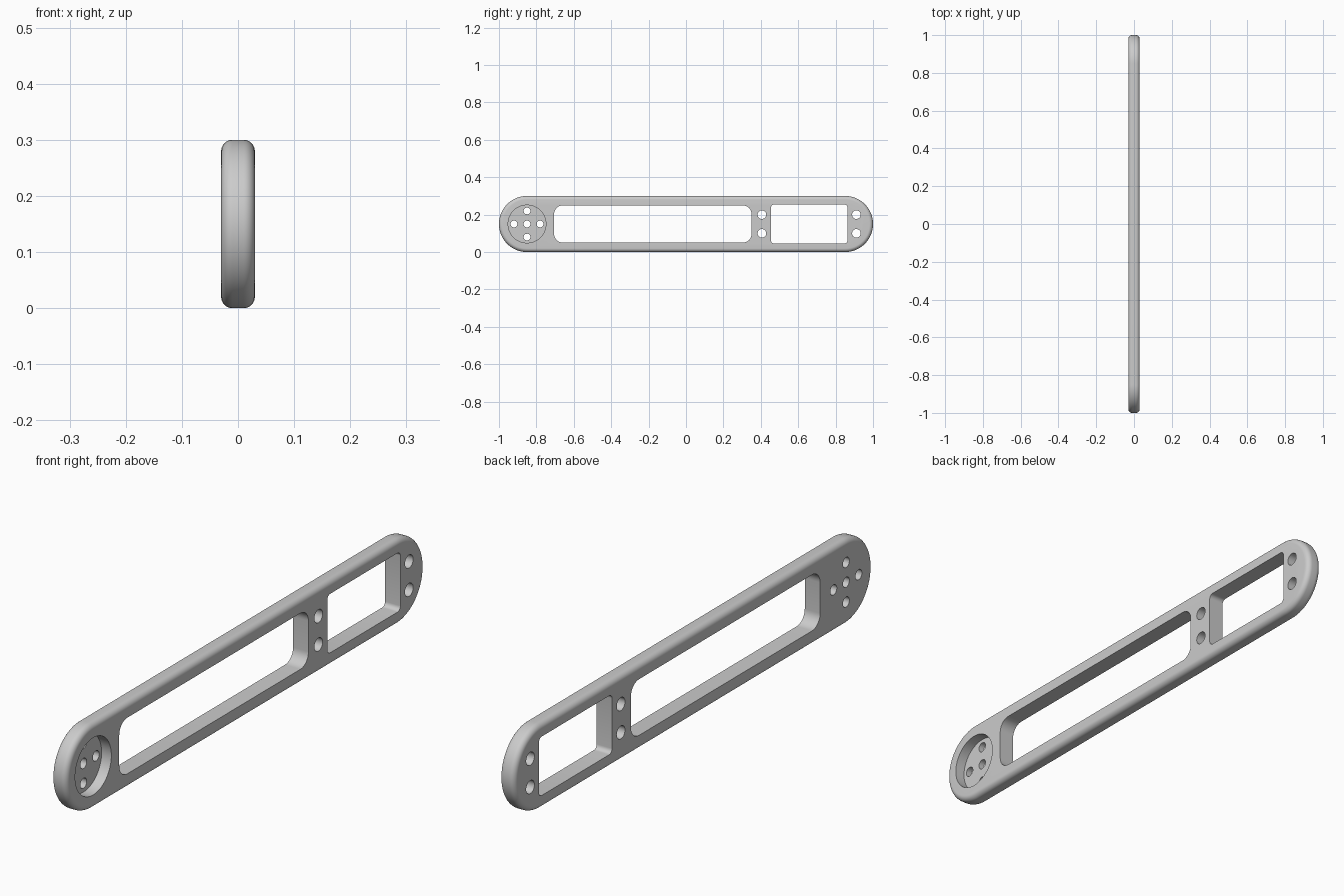
import bpy, bmesh, math

if "Cube" in bpy.data.objects:
    bpy.data.objects.remove(bpy.data.objects["Cube"])

HALF_T = 0.03      # half thickness of the plate
FILLET = 0.02      # rounding of the outer rim
MID_Z = 0.15       # height of the centre line

grey = bpy.data.materials.new("light grey")
grey.diffuse_color = (0.6, 0.6, 0.6, 1)
grey.use_nodes = True
grey.node_tree.nodes["Principled BSDF"].inputs["Base Color"].default_value = grey.diffuse_color


def rounded_rect(y0, y1, half_h, r, seg):
    """Outline in the y-z plane with rounded corners."""
    corners = [(y1 - r, half_h - r, 0), (y0 + r, half_h - r, 90),
               (y0 + r, r - half_h, 180), (y1 - r, r - half_h, 270)]
    pts = []
    for cy, cz, start in corners:
        for i in range(seg + 1):
            a = math.radians(start + 90 * i / seg)
            p = (cy + r * math.cos(a), MID_Z + cz + r * math.sin(a))
            if not pts or math.dist(p, pts[-1]) > 1e-5:
                pts.append(p)
    if math.dist(pts[0], pts[-1]) < 1e-5:
        pts.pop()
    return pts


def circle(cy, cz, r, seg=32):
    return [(cy + r * math.cos(2 * math.pi * i / seg),
             cz + r * math.sin(2 * math.pi * i / seg)) for i in range(seg)]


def loft(name, layers):
    """Solid through a stack of (x, outline) layers."""
    bm = bmesh.new()
    rings = [[bm.verts.new((x, y, z)) for y, z in pts] for x, pts in layers]
    n = len(rings[0])
    for a, b in zip(rings, rings[1:]):
        for i in range(n):
            j = (i + 1) % n
            bm.faces.new((a[i], a[j], b[j], b[i]))
    bm.faces.new(rings[0][::-1])
    bm.faces.new(rings[-1])
    bmesh.ops.recalc_face_normals(bm, faces=bm.faces)
    mesh = bpy.data.meshes.new(name)
    bm.to_mesh(mesh)
    bm.free()
    mesh.materials.append(grey)
    obj = bpy.data.objects.new(name, mesh)
    bpy.context.collection.objects.link(obj)
    return obj


# Plate with round ends and a filleted rim
layers = []
for side in (-1, 1):
    for i in range(9):
        a = math.pi / 2 * (i / 8 if side > 0 else 1 - i / 8)
        x = side * (HALF_T - FILLET + FILLET * math.sin(a))
        inset = FILLET * (1 - math.cos(a))
        r = 0.15 - inset
        layers.append((x, rounded_rect(-1 + inset, 1 - inset, r, r, 24)))
plate = loft("arm_plate", layers)

# Cutters: long window, short window, round pocket, screw holes
cuts = [("long_window", rounded_rect(-0.705, 0.35, 0.099, 0.045, 10), -0.1),
        ("short_window", rounded_rect(0.455, 0.863, 0.104, 0.016, 6), -0.1),
        ("round_pocket", circle(-0.85, MID_Z, 0.101, 64), -0.008)]
for y in (0.406, 0.911):
    for z in (0.1, 0.2):
        cuts.append(("mount_hole", circle(y, z, 0.023), -0.1))
for dy, dz in ((0, 0), (0.07, 0), (-0.07, 0), (0, 0.07), (0, -0.07)):
    cuts.append(("hub_hole", circle(-0.85 + dy, MID_Z + dz, 0.018), -0.1))

cutters = []
for name, outline, x0 in cuts:
    cutter = loft(name + "_cutter", [(x0, outline), (0.1, outline)])
    cutter.hide_render = True
    mod = plate.modifiers.new(name, 'BOOLEAN')
    mod.operation = 'DIFFERENCE'
    mod.solver = 'EXACT'
    mod.object = cutter
    cutters.append(cutter)

# Bake the cuts and remove the cutters
bpy.context.view_layer.update()
cut_mesh = bpy.data.meshes.new_from_object(
    plate.evaluated_get(bpy.context.evaluated_depsgraph_get()))
plate.modifiers.clear()
plate.data = cut_mesh
for cutter in cutters:
    bpy.data.objects.remove(cutter)

bpy.context.view_layer.objects.active = plate
plate.select_set(True)
bpy.ops.object.shade_smooth_by_angle(angle=math.radians(30))
